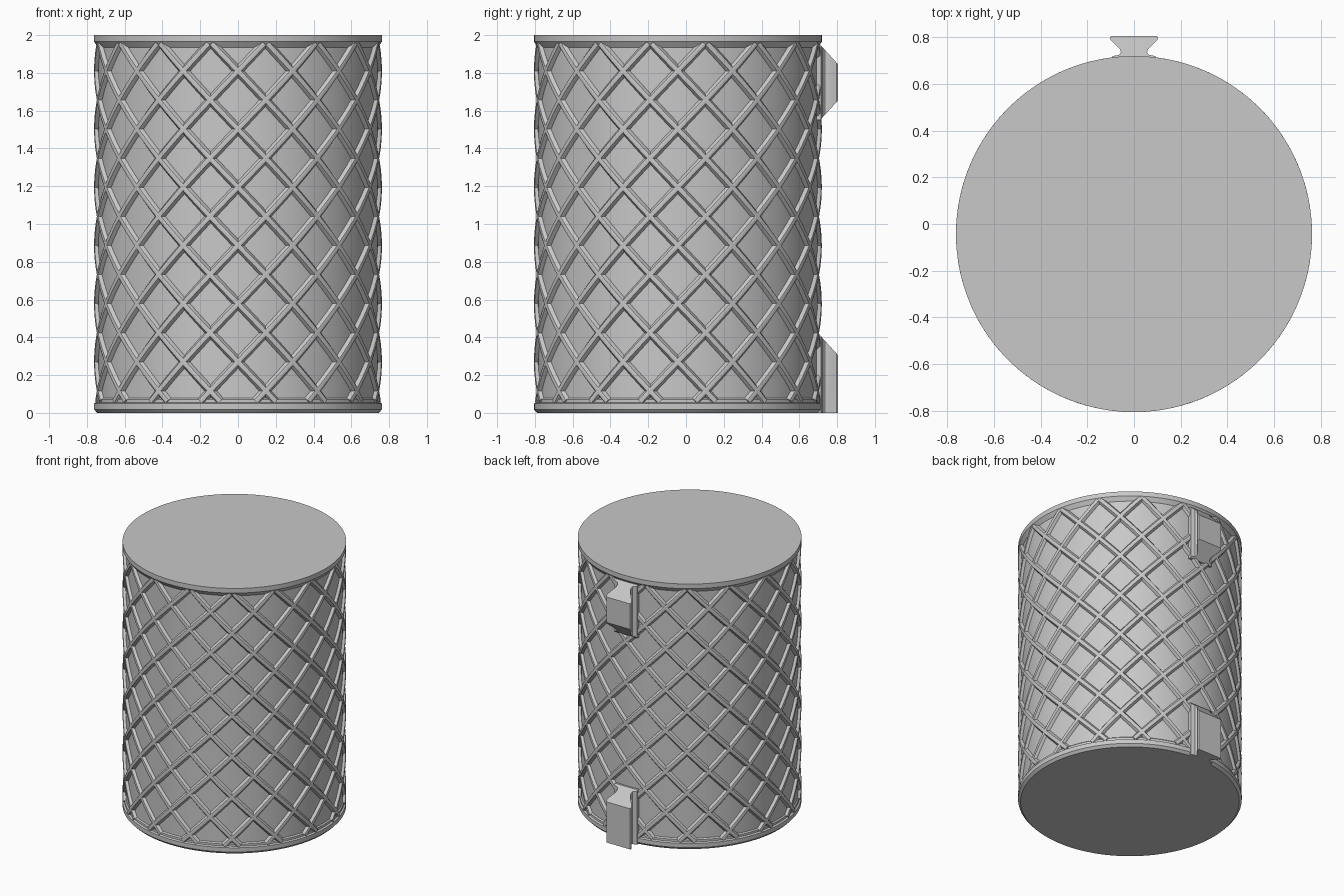
import bpy, bmesh, math
from mathutils import Vector

if "Cube" in bpy.data.objects:
    bpy.data.objects.remove(bpy.data.objects["Cube"], do_unlink=True)

CENTRE_Y = -0.043
R_WALL, R_OUT = 0.741, 0.762
COUNT = 16
STEP = math.tau / COUNT
PITCH = 0.308
Z_CROSS = 0.27

grey = bpy.data.materials.new("plain grey")
grey.use_nodes = True
COLOUR = (0.58, 0.58, 0.58, 1)
grey.diffuse_color = COLOUR
grey.node_tree.nodes["Principled BSDF"].inputs["Base Color"].default_value = COLOUR


def finish(bm, name, angle=35):
    bmesh.ops.recalc_face_normals(bm, faces=bm.faces[:])
    mesh = bpy.data.meshes.new(name)
    bm.to_mesh(mesh)
    bm.free()
    obj = bpy.data.objects.new(name, mesh)
    bpy.context.collection.objects.link(obj)
    mesh.materials.append(grey)
    bpy.ops.object.select_all(action='DESELECT')
    obj.select_set(True)
    bpy.context.view_layer.objects.active = obj
    bpy.ops.object.shade_smooth_by_angle(angle=math.radians(angle))
    return obj


def on_cylinder(angle, radius, z):
    return Vector((radius * math.cos(angle), CENTRE_Y + radius * math.sin(angle), z))


def loft(bm, rings, closed):
    """Join rings of vertices; cap the ends unless the loft closes on itself."""
    n = len(rings[0])
    pairs = list(zip(rings, rings[1:])) + ([(rings[-1], rings[0])] if closed else [])
    for a, b in pairs:
        for i in range(n):
            j = (i + 1) % n
            bm.faces.new((a[i], a[j], b[j], b[i]))
    if not closed:
        bm.faces.new(rings[0])
        bm.faces.new(rings[-1])


# Solid drum with a rim at each end
bm = bmesh.new()
profile = [(0.745, 0), (R_OUT, 0.018), (R_OUT, 0.05), (0.75, 0.056), (0.75, 0.072),
           (R_WALL, 0.08), (R_WALL, 1.935), (R_OUT, 1.965), (R_OUT, 2)]
rings = [[bm.verts.new(on_cylinder(i * math.tau / 128, r, z)) for i in range(128)]
         for r, z in profile]
loft(bm, rings, False)
finish(bm, "drum_body", 25)

# Raised diagonal ribs, wound both ways around the drum
SECTION = [(-0.026, 0.73), (-0.024, R_WALL), (-0.012, 0.759), (0, R_OUT),
           (0.012, 0.759), (0.024, R_WALL), (0.026, 0.73)]
Z_LOW, Z_HIGH, PARTS = 0.06, 1.955, 48
for way, name in ((1, "ribs_rising_left"), (-1, "ribs_rising_right")):
    bm = bmesh.new()
    for k in range(COUNT):
        rings = []
        for i in range(PARTS + 1):
            z = Z_LOW + (Z_HIGH - Z_LOW) * i / PARTS
            angle = -math.pi / 2 + k * STEP + way * STEP * (z - Z_CROSS) / PITCH
            # Offset across the rib, at 45 degrees to the axis
            rings.append([bm.verts.new(on_cylinder(
                angle + way * 0.7 * w / R_WALL, r, z - 0.7 * w)) for w, r in SECTION])
        loft(bm, rings, False)
    finish(bm, name)


# Dovetail hooks on the back, cut to a slope at their free ends
def hook(name, z_low, z_high, slope_low):
    bm = bmesh.new()
    half = [(0.095, 0.66), (0.095, 0.715), (0.085, 0.72), (0.064, 0.724), (0.056, 0.735),
            (0.06, 0.748), (0.1, 0.788), (0.103, 0.796), (0.098, 0.805)]
    outline = half + [(-x, y) for x, y in reversed(half)]
    loft(bm, [[bm.verts.new((x, y, z)) for x, y in outline]
              for z in (z_low, z_high)], False)
    cuts = [(z_high, 1)] + ([(z_low, -1)] if slope_low else [])
    for z, side in cuts:
        cut = bmesh.ops.bisect_plane(
            bm, geom=bm.verts[:] + bm.edges[:] + bm.faces[:],
            plane_co=(0, 0.71, z), plane_no=(0, 1.1, side), clear_outer=True)
        edges = [e for e in cut["geom_cut"] if isinstance(e, bmesh.types.BMEdge)]
        bmesh.ops.contextual_create(bm, geom=edges)
    finish(bm, name)


hook("upper_hook", 1.55, 1.95, True)
hook("lower_hook", 0, 0.41, False)
